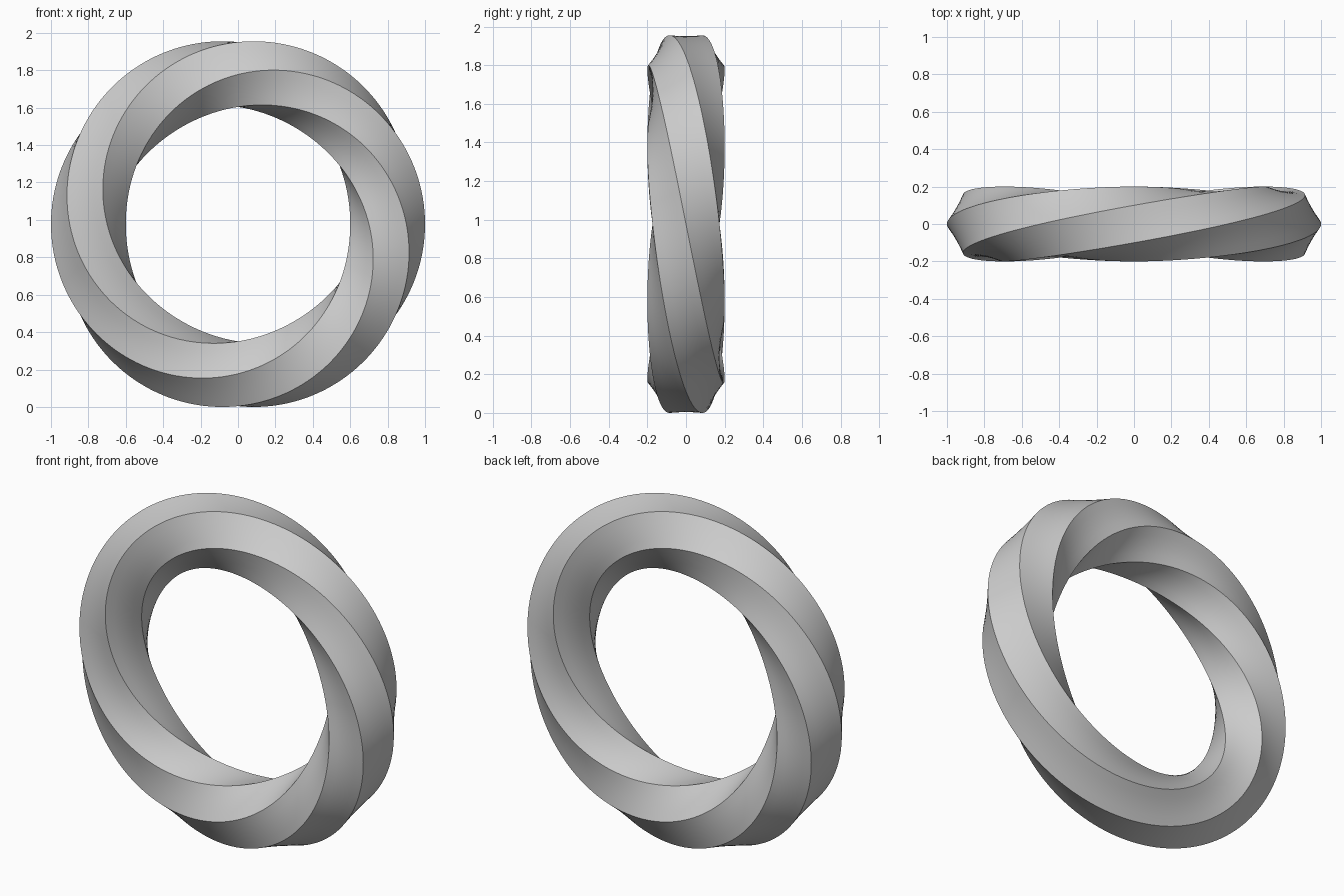
import bpy, bmesh
from math import cos, sin, pi, radians
from mathutils import Vector

if "Cube" in bpy.data.objects:
    bpy.data.objects.remove(bpy.data.objects["Cube"])

R, r = 0.8, 0.2            # ring radius, hexagon radius
SIDES, CUTS, SEGS = 6, 4, 180

# Hexagon profile, each side subdivided so the twisted faces stay smooth
corners = [Vector((r * cos(k * pi / 3), r * sin(k * pi / 3))) for k in range(SIDES)]
profile = [corners[k].lerp(corners[(k + 1) % SIDES], c / CUTS)
           for k in range(SIDES) for c in range(CUTS)]

# Sweep around the ring with one full turn of twist
bm = bmesh.new()
rings = []
for i in range(SEGS):
    u = 2 * pi * i / SEGS
    ring = []
    for p in profile:
        out = p.x * cos(u) + p.y * sin(u)
        side = p.y * cos(u) - p.x * sin(u)
        ring.append(bm.verts.new(((R + out) * cos(u), side, (R + out) * sin(u))))
    rings.append(ring)
n = len(profile)
for i in range(SEGS):
    a, b = rings[i], rings[(i + 1) % SEGS]
    for j in range(n):
        k = (j + 1) % n
        bm.faces.new((a[j], a[k], b[k], b[j]))
bmesh.ops.recalc_face_normals(bm, faces=bm.faces)

# Stand on the ground
low = min(v.co.z for v in bm.verts)
bmesh.ops.translate(bm, verts=bm.verts, vec=(0, 0, -low))

mesh = bpy.data.meshes.new("twisted_ring")
bm.to_mesh(mesh)
bm.free()
obj = bpy.data.objects.new("twisted_ring", mesh)
bpy.context.collection.objects.link(obj)
bpy.context.view_layer.objects.active = obj
obj.select_set(True)
bpy.ops.object.shade_smooth_by_angle(angle=radians(30))
